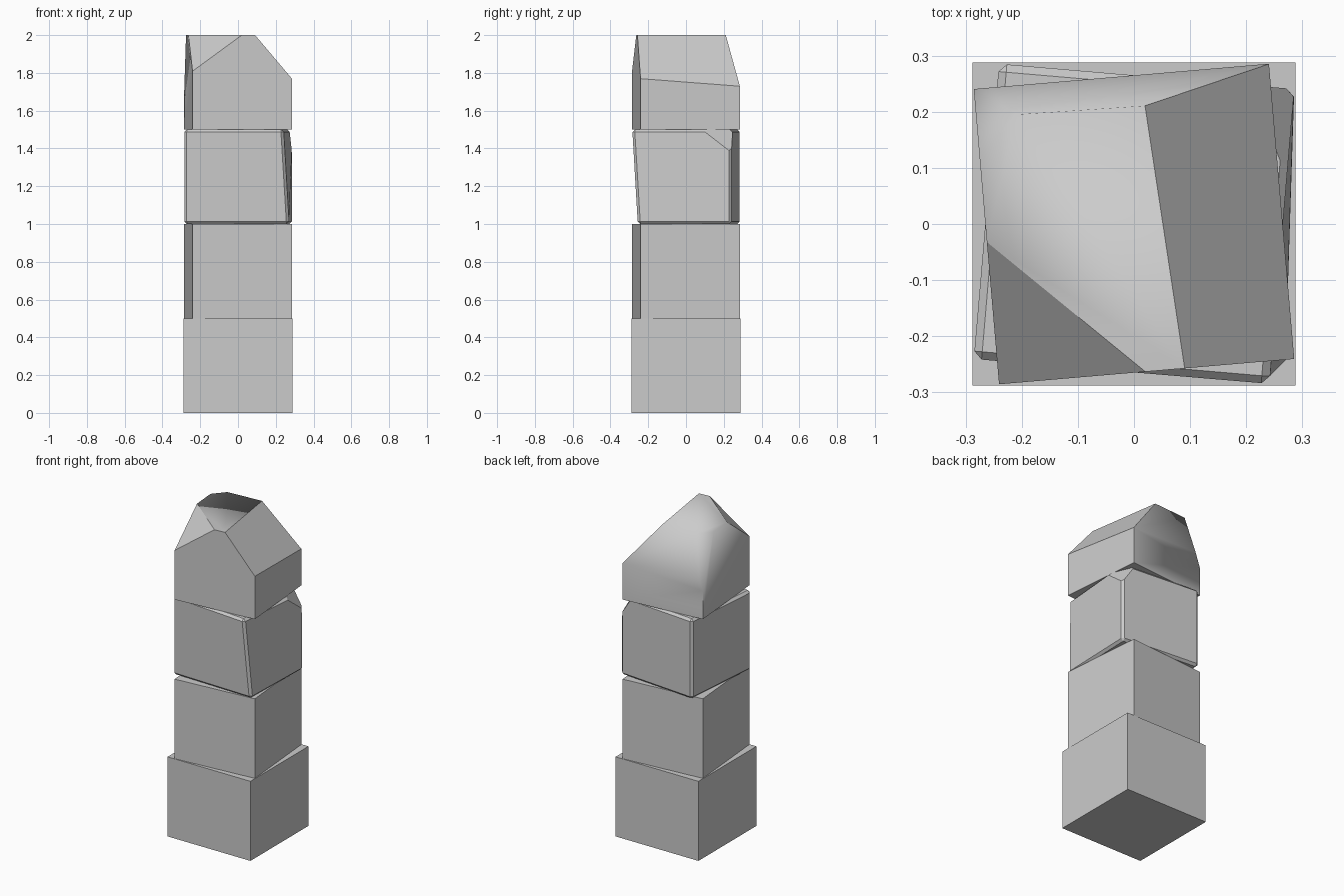
import bpy, bmesh, math
from mathutils import Vector, Matrix

if "Cube" in bpy.data.objects:
    bpy.data.objects.remove(bpy.data.objects["Cube"])

TWIST = math.radians(4.9)


def block(half, z, twist=0.0):
    """bmesh box of height 0.5 sitting at z, twisted about the vertical"""
    bm = bmesh.new()
    m = (Matrix.Translation((0, 0, z + 0.25)) @ Matrix.Rotation(twist, 4, 'Z')
         @ Matrix.Diagonal((2 * half, 2 * half, 0.5, 1)))
    bmesh.ops.create_cube(bm, size=1, matrix=m)
    return bm


def slice_off(bm, a, b, c):
    """cut away everything outside the plane through three points and cap it"""
    a, b, c = Vector(a), Vector(b), Vector(c)
    n = (b - a).cross(c - a).normalized()
    centre = sum((v.co for v in bm.verts), Vector()) / len(bm.verts)
    if n.dot(centre - a) > 0:
        n = -n
    r = bmesh.ops.bisect_plane(bm, geom=bm.verts[:] + bm.edges[:] + bm.faces[:],
                               plane_co=a, plane_no=n, dist=1e-5, clear_outer=True)
    cut = [e for e in r['geom_cut'] if isinstance(e, bmesh.types.BMEdge)]
    bmesh.ops.contextual_create(bm, geom=cut)
    bm.normal_update()


def finish(bm, name):
    bmesh.ops.recalc_face_normals(bm, faces=bm.faces[:])
    me = bpy.data.meshes.new(name)
    bm.to_mesh(me)
    bm.free()
    ob = bpy.data.objects.new(name, me)
    bpy.context.collection.objects.link(ob)
    return ob


# plain base and second block
finish(block(0.288, 0.0), "base_block")
finish(block(0.264, 0.5, TWIST), "lower_block")

# third block: leaning front right edge, bevelled edges, one broken corner
bm = block(0.264, 1.0, -TWIST)
for v in bm.verts:
    if v.co.x > 0 and v.co.y < 0 and v.co.z < 1.25:
        v.co += Vector((0.03, 0.03, 0))
bmesh.ops.bevel(bm, geom=bm.edges[:], offset=0.014, segments=1,
                affect='EDGES', profile=0.5)
slice_off(bm, (0.27, 0.09, 1.5), (0.284, 0.235, 1.385), (0.2, 0.26, 1.5))
finish(bm, "worn_block")

# top block: right slope, front left corner, back slope and back left corner cut off
bm = block(0.264, 1.5, TWIST)
slice_off(bm, (0.285, -0.24, 1.77), (0.24, 0.285, 1.73), (0.09, -0.255, 2.0))
slice_off(bm, (-0.24, -0.285, 1.81), (0.02, -0.263, 2.0), (-0.265, -0.03, 2.0))
slice_off(bm, (0.24, 0.285, 1.73), (0.01, 0.21, 2.0), (-0.21, 0.195, 2.0))
slice_off(bm, (-0.21, 0.195, 2.0), (-0.275, 0.12, 2.0), (-0.285, 0.24, 1.68))

# soft shading across the worn back and top, sharp edges elsewhere
bmesh.ops.recalc_face_normals(bm, faces=bm.faces[:])
for f in bm.faces:
    f.smooth = True
for e in bm.edges:
    soft = all(f.normal.z > -0.5 and (f.normal.y > 0.4 or f.normal.z > 0.99
               or (f.normal.x < -0.4 and f.normal.y > -0.3)) for f in e.link_faces)
    upper = min(v.co.z for v in e.verts) > 1.6
    e.smooth = soft and upper
finish(bm, "top_block")
